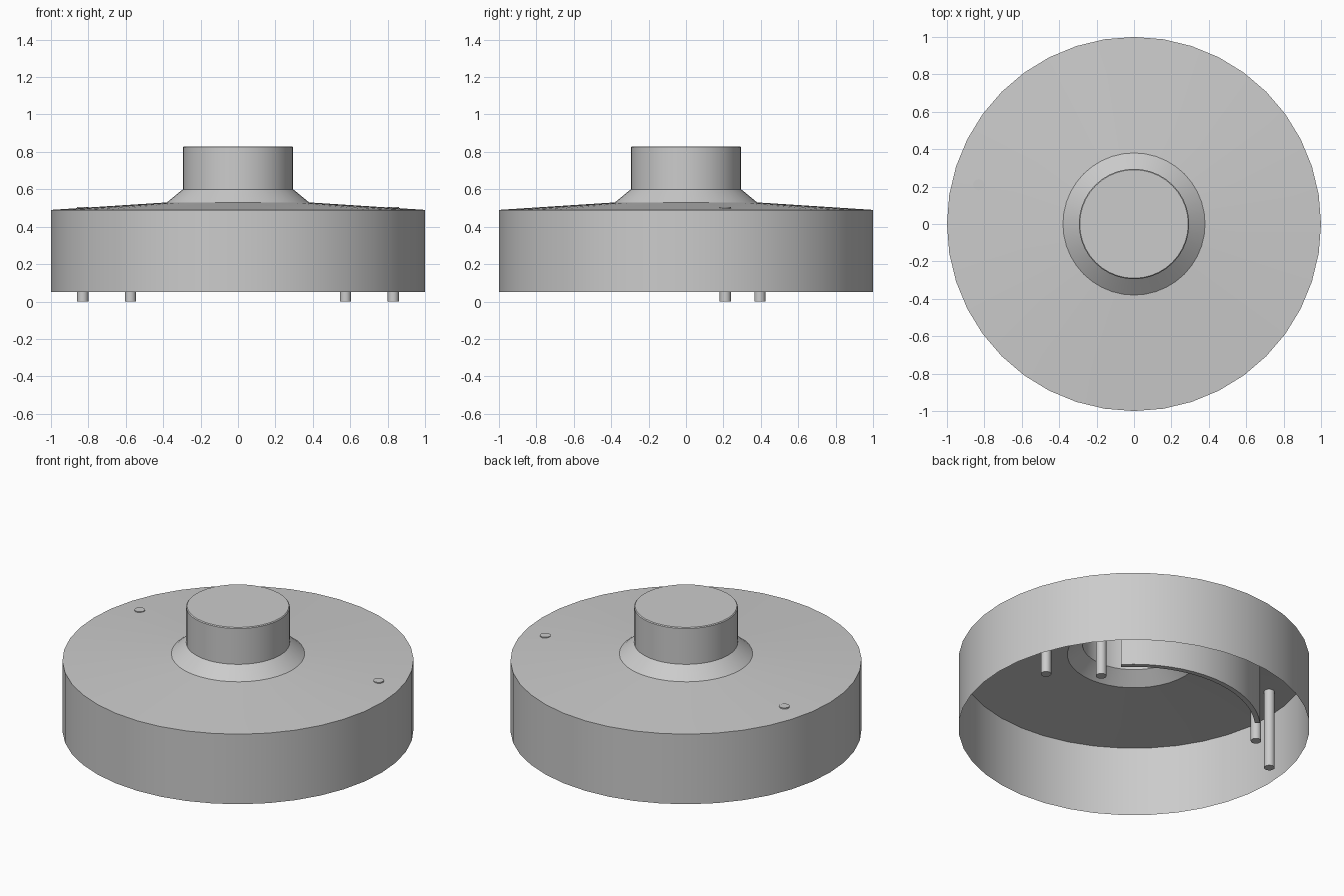
import bpy, bmesh
from math import sin, cos, radians, pi

if "Cube" in bpy.data.objects:
    bpy.data.objects.remove(bpy.data.objects["Cube"])

SIDES = 40


def finish(name, bm, angle=30):
    me = bpy.data.meshes.new(name)
    bmesh.ops.recalc_face_normals(bm, faces=bm.faces)
    bm.to_mesh(me)
    bm.free()
    ob = bpy.data.objects.new(name, me)
    bpy.context.collection.objects.link(ob)
    bpy.ops.object.select_all(action='DESELECT')
    ob.select_set(True)
    bpy.context.view_layer.objects.active = ob
    bpy.ops.object.shade_smooth_by_angle(angle=radians(angle))
    return ob


def lathe(name, profile):
    """Revolve (radius, z) points into an open shell, capped at the last ring."""
    bm = bmesh.new()
    rings = [[bm.verts.new((r * cos(2 * pi * i / SIDES), r * sin(2 * pi * i / SIDES), z))
              for i in range(SIDES)] for r, z in profile]
    for a, b in zip(rings, rings[1:]):
        for i in range(SIDES):
            j = (i + 1) % SIDES
            bm.faces.new((a[i], a[j], b[j], b[i]))
    bm.faces.new(rings[-1])
    return finish(name, bm)


# thin open-bottomed housing: skirt, shallow cone, collar and hollow boss
lathe("housing", [(1.0, 0.05), (1.0, 0.49), (0.38, 0.53), (0.295, 0.60),
                  (0.295, 0.825), (0.29, 0.83)])


# mirrored pins, the outer pair just breaking through the cone
def pin(name, x, y, top=0.505, r=0.03):
    bpy.ops.mesh.primitive_cylinder_add(vertices=20, radius=r, depth=top,
                                        location=(x, y, top / 2))
    ob = bpy.context.object
    ob.name = name
    bpy.ops.object.shade_smooth_by_angle(angle=radians(30))


for side, label in ((-1, "left"), (1, "right")):
    pin("outer_pin_" + label, side * 0.83, 0.21)
    pin("inner_pin_" + label, side * 0.575, 0.395)

# curved wall hanging under the cone on the back side
bm = bmesh.new()
steps, r_in, r_out, low, high = 16, 0.69, 0.72, 0.05, 0.505
loops = []
for i in range(steps + 1):
    a = radians(44 + 92 * i / steps)
    loops.append([bm.verts.new((r * cos(a), r * sin(a), z))
                  for r, z in ((r_in, low), (r_out, low), (r_out, high), (r_in, high))])
for a, b in zip(loops, loops[1:]):
    for k in range(4):
        bm.faces.new((a[k], a[(k + 1) % 4], b[(k + 1) % 4], b[k]))
bm.faces.new(loops[0])
bm.faces.new(loops[-1])
finish("curved_wall", bm)
